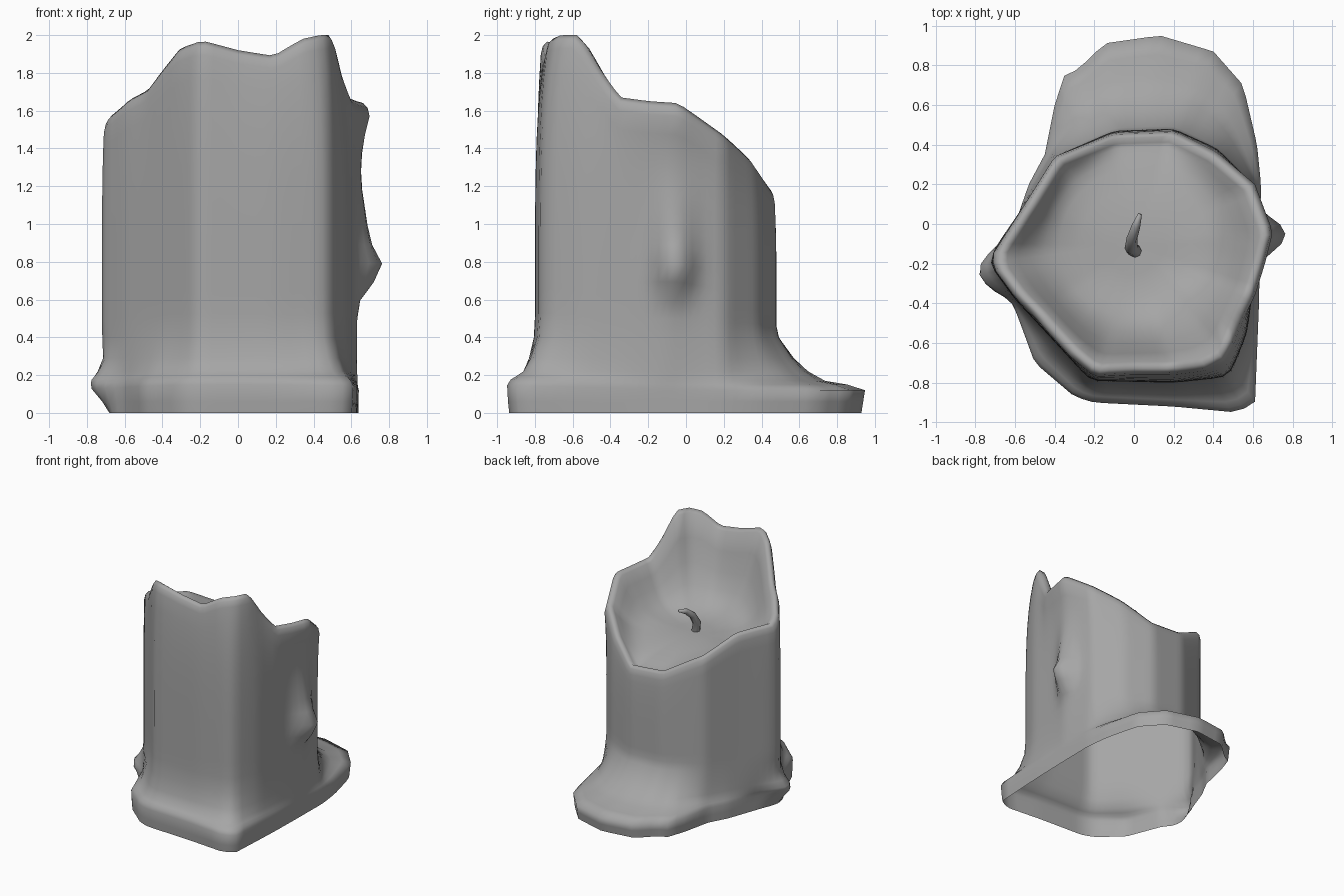
import bpy, bmesh, math
from mathutils import Vector

if "Cube" in bpy.data.objects:
    bpy.data.objects.remove(bpy.data.objects["Cube"])

CX, CY, N = 0.0, -0.1, 96

# Outlines seen from above: spread foot, candle wall, wavy rim (with height)
FOOT = [(-.2, -.9), (.2, -.92), (.52, -.95), (.61, -.9), (.63, -.4), (.64, .2), (.62, .4),
        (.55, .7), (.4, .87), (.13, .95), (-.15, .91), (-.28, .78), (-.35, .75), (-.4, .6),
        (-.45, .35), (-.53, .2), (-.6, 0), (-.67, -.22), (-.67, -.31), (-.61, -.4),
        (-.5, -.7), (-.3, -.87)]
WALL = [(-.22, -.79), (.2, -.8), (.48, -.77), (.57, -.55), (.63, -.1), (.6, .2), (.42, .38),
        (.2, .48), (-.1, .47), (-.4, .34), (-.55, .1), (-.7, -.12), (-.73, -.2),
        (-.6, -.38), (-.45, -.54)]
RIM = [(-.2, -.77, 1.97), (0, -.76, 1.92), (.2, -.76, 1.89), (.36, -.74, 1.98), (.46, -.69, 2.0),
       (.51, -.59, 2.0), (.56, -.46, 1.8), (.61, -.36, 1.67), (.66, -.2, 1.65),
       (.70, -.04, 1.64), (.61, .2, 1.48), (.42, .36, 1.34),
       (.2, .47, 1.18), (-.1, .46, 1.2), (-.4, .34, 1.36), (-.55, .1, 1.5),
       (-.71, -.15, 1.53), (-.71, -.22, 1.57), (-.6, -.37, 1.66), (-.5, -.47, 1.71),
       (-.43, -.55, 1.8), (-.32, -.67, 1.93)]


def sampler(points):
    """Polar lookup along straight chords: angle -> (radius, height)."""
    table = sorted((math.atan2(p[1] - CY, p[0] - CX) % math.tau,
                    math.hypot(p[0] - CX, p[1] - CY), p[2] if len(p) > 2 else 0) for p in points)
    first, last = table[0], table[-1]
    table = [(last[0] - math.tau, *last[1:])] + table + [(first[0] + math.tau, *first[1:])]

    def look(a):
        for p, q in zip(table, table[1:]):
            if p[0] <= a <= q[0]:
                u, v = a - p[0], q[0] - a
                r = p[1] * q[1] * math.sin(u + v) / (p[1] * math.sin(u) + q[1] * math.sin(v))
                return r, p[2] + (q[2] - p[2]) * u / (u + v)
    return look


def softened(look, w=.05):
    """Average a lookup over a small arc to round its corners."""
    def soft(a):
        s = [look((a + d * w) % math.tau) for d in (-1, 0, 0, 1)]
        return sum(p[0] for p in s) / 4, sum(p[1] for p in s) / 4
    return soft


foot, wall, rim = sampler(FOOT), softened(sampler(WALL)), sampler(RIM)


def bump(a, z, a0, z0, wa, wz, h):
    d = (a - a0 + math.pi) % math.tau - math.pi
    return h * math.exp(-(d / wa) ** 2 - ((z - z0) / wz) ** 2)


def column(a):
    """One vertical strip, from the foot up the wall, over the rim, into the bowl."""
    rf, rw, (rr, zr) = foot(a)[0], wall(a)[0], rim(a)
    pts = []
    front = max(0, -math.sin(a))
    for z, t, tf in [(0, .96, .93), (.06, .98, .97), (.12, 1, 1), (.15, .8, .9),
                     (.17, .55, .72), (.22, .36, .5), (.29, .2, .26), (.4, .03, .05)]:
        lift = .03 * front if .1 < z < .2 else 0
        pts.append([rw + (rf - rw) * (t + (tf - t) * front), z + lift])
    top = zr - .07
    for i in range(1, 13):
        u = i / 12
        pts.append([rw + (rr - rw) * u ** 5, .4 + (top - .4) * u])
    for p in pts:                                   # wax drips, right side and left foot
        p[0] += bump(a, p[1], .065, .76, .15, .11, .1)
        p[0] += bump(a, p[1], .065, .93, .17, .25, .06)
        p[0] += bump(a, p[1], 3.32, .14, .16, .09, .11)
    pts += [[rr * .985, zr - .025], [rr * .95, zr], [rr * .9, zr - .025]]
    for s, t in [(.85, .26), (.79, .52), (.72, .74), (.62, .88), (.45, .97), (.25, 1)]:
        round_r = rr + (.6 - rr) * min(1, (.9 - s) * 4)     # bowl turns round lower down
        y = CY + round_r * s * math.sin(a)
        floor = 1.31 - .15 * (y + math.sqrt(y * y + .03))
        pts.append([round_r * s, zr - .025 + (floor - zr + .025) * t])
    return [(CX + r * math.cos(a), CY + r * math.sin(a), z) for r, z in pts]


def add_object(name, bm, colour):
    bmesh.ops.recalc_face_normals(bm, faces=bm.faces)
    mesh = bpy.data.meshes.new(name)
    bm.to_mesh(mesh)
    bm.free()
    for p in mesh.polygons:
        p.use_smooth = True
    mat = bpy.data.materials.new(name + "_grey")
    mat.diffuse_color = (colour, colour, colour, 1)
    mat.use_nodes = True
    mat.node_tree.nodes["Principled BSDF"].inputs["Base Color"].default_value = mat.diffuse_color
    mesh.materials.append(mat)
    bpy.context.collection.objects.link(bpy.data.objects.new(name, mesh))


# Candle body: one open-bottomed shell
bm = bmesh.new()
cols = [[bm.verts.new(p) for p in column(i * math.tau / N)] for i in range(N)]
centre = bm.verts.new((CX, CY, 1.295))
for i in range(N):
    a, b = cols[i], cols[(i + 1) % N]
    for j in range(len(a) - 1):
        bm.faces.new((a[j], b[j], b[j + 1], a[j + 1]))
    bm.faces.new((a[-1], b[-1], centre))
add_object("candle_body", bm, .38)

# Wick: short tapered tube bent toward the back
path = [((.01, -.14, 1.27), 1.0), ((-.015, -.12, 1.37), .95), ((-.01, -.07, 1.45), .8),
        ((.01, -.01, 1.5), .65), ((.03, .05, 1.52), .3)]
bm = bmesh.new()
rings = []
for i, (p, s) in enumerate(path):
    d = (Vector(path[min(i + 1, 4)][0]) - Vector(path[max(i - 1, 0)][0])).normalized()
    side = d.cross(Vector((1, 0, 0))).normalized()
    across = side.cross(d)
    rings.append([bm.verts.new(Vector(p) + .034 * s * (math.cos(k * math.tau / 8) * across
                  + math.sin(k * math.tau / 8) * side)) for k in range(8)])
for r, q in zip(rings, rings[1:]):
    for k in range(8):
        bm.faces.new((r[k], r[(k + 1) % 8], q[(k + 1) % 8], q[k]))
bm.faces.new(rings[-1])
add_object("wick", bm, .38)
